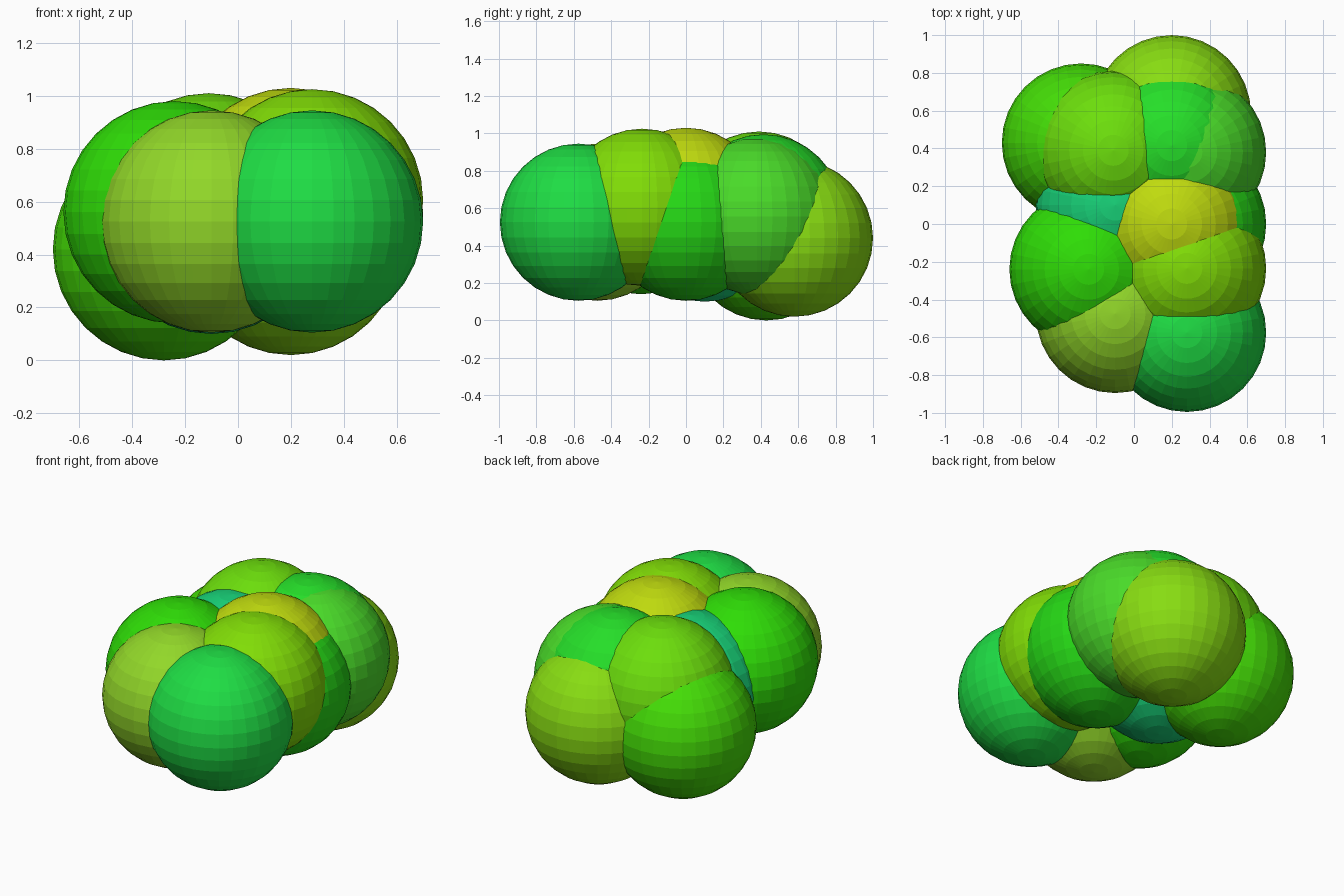
import bpy

if "Cube" in bpy.data.objects:
    bpy.data.objects.remove(bpy.data.objects["Cube"])

RADIUS = 0.42

# Foliage cluster: name, centre, display colour
PUFFS = [
    ("leaf_puff_front_right", (0.28, -0.575, 0.525), (36, 220, 70)),
    ("leaf_puff_front_left", (-0.10, -0.475, 0.525), (145, 215, 45)),
    ("leaf_puff_left", (-0.24, -0.24, 0.56), (50, 220, 15)),
    ("leaf_puff_right_upper", (0.28, -0.235, 0.605), (128, 220, 15)),
    ("leaf_puff_centre_top", (0.20, 0.0, 0.61), (190, 218, 22)),
    ("leaf_puff_right_lower", (0.28, 0.0, 0.525), (42, 215, 28)),
    ("leaf_puff_centre_left", (-0.10, 0.10, 0.52), (30, 210, 120)),
    ("leaf_puff_back_left_low", (-0.28, 0.43, 0.42), (70, 220, 15)),
    ("leaf_puff_back_left_top", (-0.11, 0.39, 0.59), (108, 222, 20)),
    ("leaf_puff_back", (0.20, 0.58, 0.44), (135, 220, 25)),
    ("leaf_puff_back_top", (0.20, 0.415, 0.575), (42, 222, 45)),
    ("leaf_puff_back_right", (0.28, 0.38, 0.555), (75, 218, 45)),
]


def leaf_puff(name, centre, rgb):
    bpy.ops.mesh.primitive_uv_sphere_add(
        segments=32, ring_count=16, radius=RADIUS, location=centre)
    puff = bpy.context.object
    puff.name = name
    mat = bpy.data.materials.new(name + "_green")
    mat.diffuse_color = (*[(c / 255) ** 2.2 for c in rgb], 1)
    mat.use_nodes = True
    mat.node_tree.nodes["Principled BSDF"].inputs["Base Color"].default_value = mat.diffuse_color
    puff.data.materials.append(mat)


for puff in PUFFS:
    leaf_puff(*puff)
